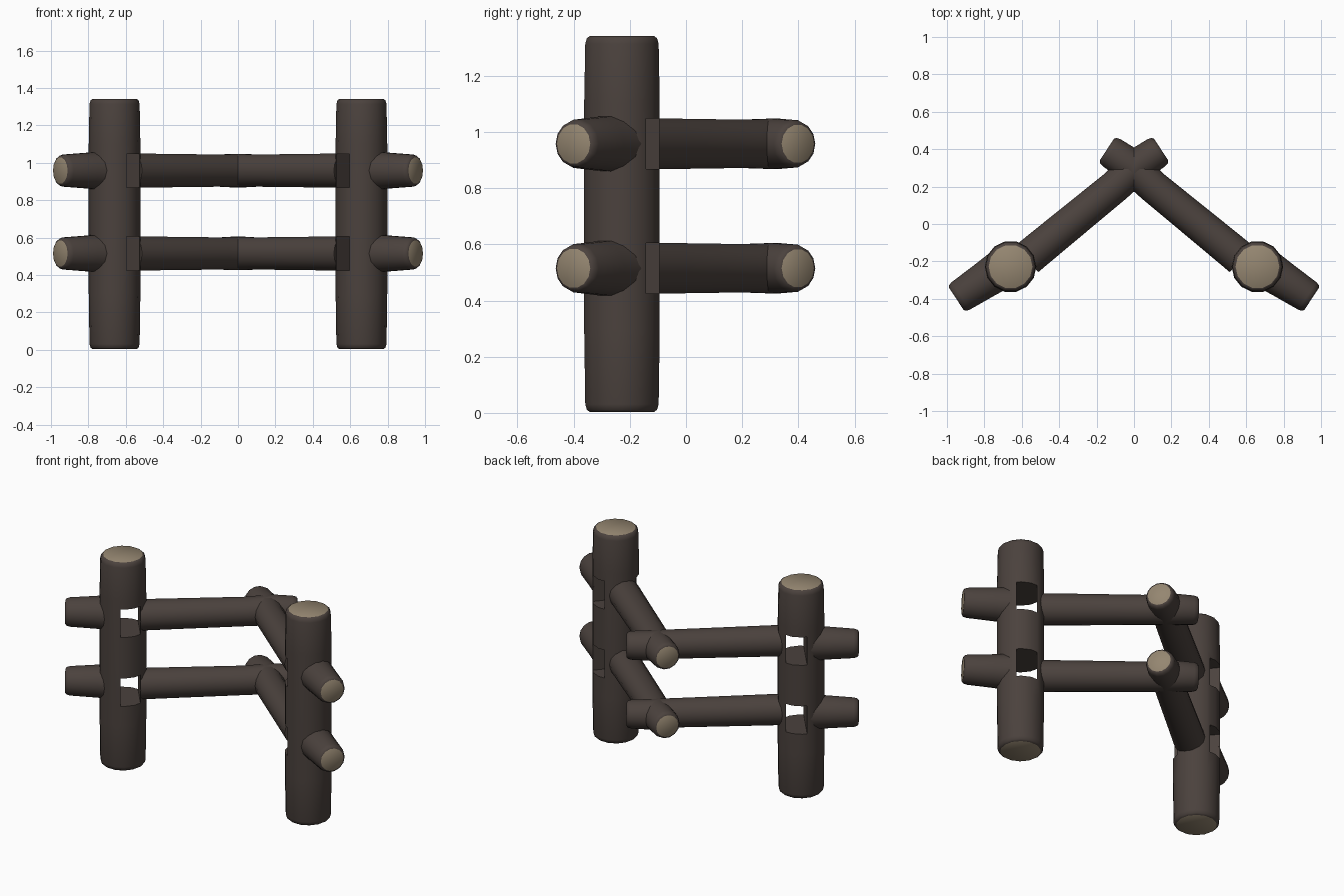
import bpy, bmesh, math
from mathutils import Vector

if "Cube" in bpy.data.objects:
    bpy.data.objects.remove(bpy.data.objects["Cube"])


def material(name, color):
    m = bpy.data.materials.new(name)
    m.diffuse_color = (*color, 1)
    m.use_nodes = True
    m.node_tree.nodes["Principled BSDF"].inputs["Base Color"].default_value = m.diffuse_color
    return m


BARK = material("dark bark", (0.070, 0.054, 0.047))
WOOD = material("cut wood", (0.30, 0.24, 0.165))
SIDES = 14


def log(name, path, capped=(True, True)):
    """Loft a log along (centre, radius) stations; capped ends show cut wood."""
    pts = [(Vector(p), r) for p, r in path]
    for at_end in (False, True):          # rounded rim before each sawn end
        if not capped[at_end]:
            continue
        a, b = (pts[-1], pts[-2]) if at_end else (pts[0], pts[1])
        d = (b[0] - a[0]).normalized()
        rim = [(a[0] + d * 0.028, a[1]), (a[0] + d * 0.008, a[1] - 0.006)]
        tip = (a[0], a[1] - 0.017)
        if at_end:
            pts[-1:] = rim + [tip]
        else:
            pts[:1] = [tip] + rim[::-1]
    bm = bmesh.new()
    rings = []
    for i, (p, r) in enumerate(pts):
        t = (pts[min(i + 1, len(pts) - 1)][0] - pts[max(i - 1, 0)][0]).normalized()
        u = Vector((1, 0, 0)) if abs(t.z) > 0.9 else Vector((-t.y, t.x, 0)).normalized()
        v = t.cross(u)
        rings.append([bm.verts.new(p + r * (math.cos(a) * u + math.sin(a) * v))
                      for a in (2 * math.pi * k / SIDES for k in range(SIDES))])
    for a, b in zip(rings, rings[1:]):
        for k in range(SIDES):
            j = (k + 1) % SIDES
            bm.faces.new((a[k], a[j], b[j], b[k]))
    for ring, cap in ((rings[0], capped[0]), (rings[-1], capped[1])):
        bm.faces.new(ring).material_index = int(cap)
    bmesh.ops.recalc_face_normals(bm, faces=bm.faces)
    me = bpy.data.meshes.new(name)
    bm.to_mesh(me)
    bm.free()
    me.materials.append(BARK)
    me.materials.append(WOOD)
    ob = bpy.data.objects.new(name, me)
    bpy.context.collection.objects.link(ob)
    return ob


def select(ob):
    bpy.ops.object.select_all(action='DESELECT')
    ob.select_set(True)
    bpy.context.view_layer.objects.active = ob


def smooth(ob):
    select(ob)
    bpy.ops.object.shade_smooth_by_angle(angle=math.radians(40))


def slot(post, s, z):
    """Cut an open slot through the post where the rail enters it."""
    d = Vector((-0.773 * s, 0.634, 0))
    c = Vector((0.66 * s, -0.228, z)) + d * 0.035
    bpy.ops.mesh.primitive_cube_add(size=1, location=c, rotation=(0, 0, math.atan2(d.y, d.x)))
    cutter = bpy.context.object
    cutter.scale = (0.12, 0.5, 0.18)
    cutter.hide_render = True
    cutter.data.materials.append(BARK)
    mod = post.modifiers.new("slot", 'BOOLEAN')
    mod.operation, mod.solver, mod.object = 'DIFFERENCE', 'EXACT', cutter
    select(post)
    bpy.ops.object.modifier_apply(modifier=mod.name)
    bpy.data.objects.remove(cutter)


for side, s in (("left", -1), ("right", 1)):
    # upright post, sawn top and bottom
    px, py = 0.66 * s, -0.228
    post = log(f"{side}_post", [((px, py, 0.003), 0.134), ((px, py, 0.3), 0.138),
                                ((px, py, 1.1), 0.138), ((px, py, 1.342), 0.134)])
    for level, z in (("lower", 0.515), ("upper", 0.958)):
        slot(post, s, z)
        # rail running back from the post and crossing its partner
        rail = log(f"{side}_{level}_rail",
                   [((-0.145 * s, 0.398, z), 0.086), ((-0.02 * s, 0.315, z), 0.092),
                    ((0.10 * s, 0.202, z), 0.088), ((0.42 * s, -0.060, z), 0.092),
                    ((0.572 * s, -0.185, z), 0.094)], (True, False))
        smooth(rail)
        # short log end poking out of the front of the post
        stub = log(f"{side}_{level}_stub",
                   [((0.70 * s, -0.235, z), 0.108), ((0.80 * s, -0.301, z), 0.098),
                    ((0.95 * s, -0.400, z), 0.088)], (False, True))
        smooth(stub)
    smooth(post)
